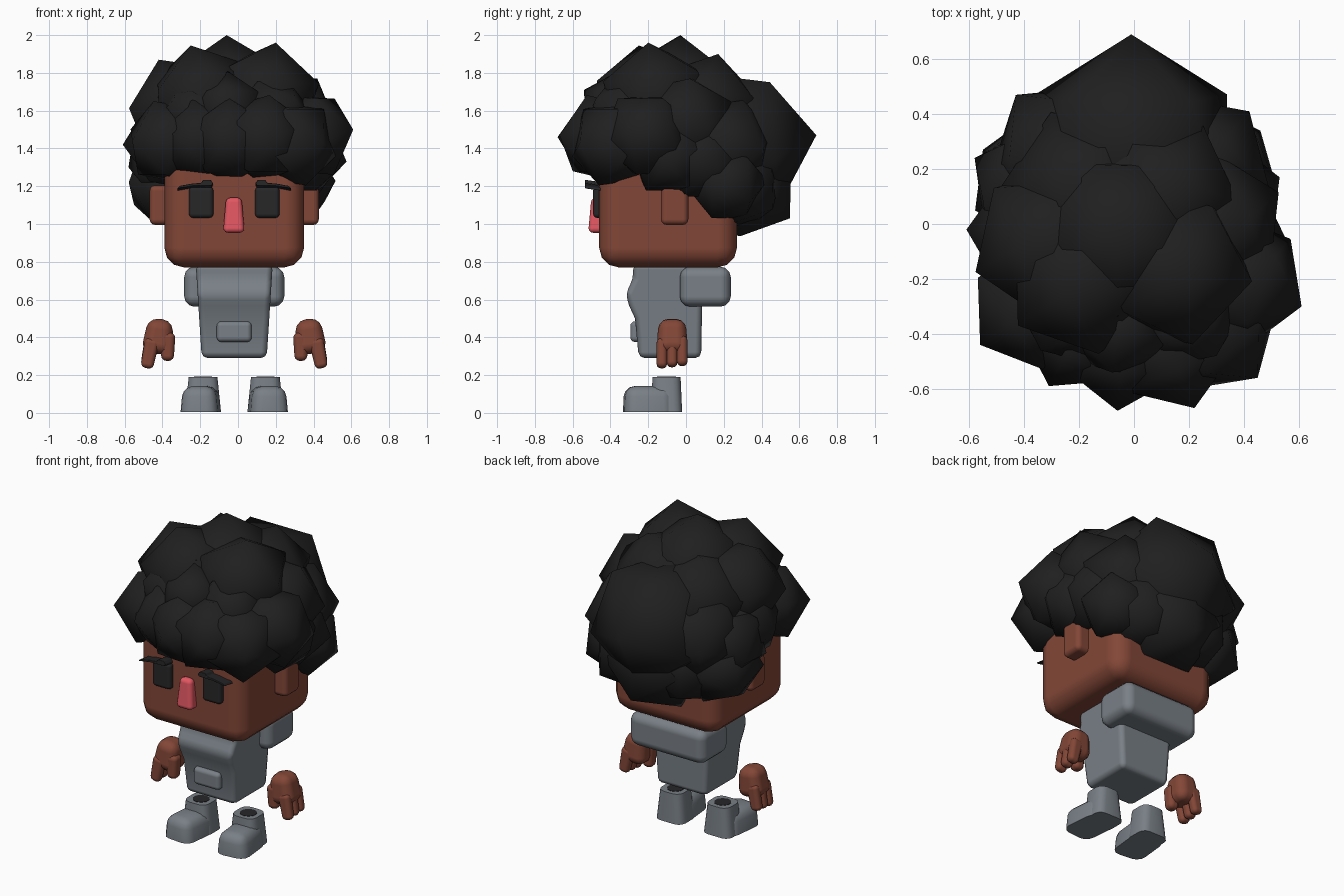
import bpy
import bmesh
import math
from mathutils import Vector, Matrix, Euler

if "Cube" in bpy.data.objects:
    bpy.data.objects.remove(bpy.data.objects["Cube"])

CX = -0.02  # symmetry line of the body


def material(name, rgb):
    m = bpy.data.materials.new(name)
    m.diffuse_color = (*rgb, 1)
    m.use_nodes = True
    m.node_tree.nodes["Principled BSDF"].inputs["Base Color"].default_value = m.diffuse_color
    return m


HAIR = material("black hair", (0.014, 0.014, 0.014))
EYE = material("charcoal", (0.020, 0.020, 0.022))
SKIN = material("brown skin", (0.225, 0.062, 0.038))
NOSE = material("pink nose", (0.76, 0.095, 0.12))
SUIT = material("grey suit", (0.19, 0.215, 0.24))


def finish(name, bm, mat, bevel=0.0, angle=50, segments=3, weighted=False):
    """Turn a bmesh into a smooth shaded object with rounded edges."""
    bmesh.ops.recalc_face_normals(bm, faces=bm.faces)
    me = bpy.data.meshes.new(name)
    bm.to_mesh(me)
    bm.free()
    me.materials.append(mat)
    ob = bpy.data.objects.new(name, me)
    bpy.context.collection.objects.link(ob)
    me.polygons.foreach_set("use_smooth", [True] * len(me.polygons))
    if bevel:
        b = ob.modifiers.new("rounding", "BEVEL")
        b.width = bevel
        b.segments = segments
        b.limit_method = 'WEIGHT' if weighted else 'ANGLE'
        b.angle_limit = math.radians(20)
        b.harden_normals = not weighted
    else:
        me.set_sharp_from_angle(angle=math.radians(angle))
    return ob


def box(name, mat, center, size, bevel, taper=(1, 1), rot=(0, 0, 0), crisp=()):
    """Rounded box; taper scales the top, crisp lists ends (-1, 1) left sharp."""
    bm = bmesh.new()
    bmesh.ops.create_cube(bm, size=1)
    weight = bm.edges.layers.float.new("bevel_weight_edge") if crisp else None
    for e in bm.edges:
        if crisp:
            level = sum(v.co.z for v in e.verts)
            sharp = abs(level) > 0.5 and math.copysign(1, level) in crisp
            e[weight] = 0.0 if sharp else 1.0
            e.smooth = not sharp
    for v in bm.verts:
        if v.co.z > 0:
            v.co.x *= taper[0]
            v.co.y *= taper[1]
        v.co = Vector(a * b for a, b in zip(v.co, size))
    bm.transform(Matrix.Translation(center) @ Euler(rot).to_matrix().to_4x4())
    return finish(name, bm, mat, bevel, weighted=bool(crisp))


def prism(name, mat, points, vector, bevel, deform=None):
    """Extrude a closed outline along a vector."""
    bm = bmesh.new()
    face = bm.faces.new([bm.verts.new(p) for p in points])
    ext = bmesh.ops.extrude_face_region(bm, geom=[face])["geom"]
    for v in ext:
        if isinstance(v, bmesh.types.BMVert):
            v.co += Vector(vector)
    if deform:
        for v in bm.verts:
            deform(v.co)
    return finish(name, bm, mat, bevel, segments=2)


# Head, nose
box("head", SKIN, (CX, -0.095, 1.11), (0.74, 0.73, 0.68), 0.105)
box("nose", NOSE, (-0.022, -0.475, 1.047), (0.114, 0.086, 0.187), 0.03, (0.72, 0.6))

# Torso: side profile, narrower at the bottom
side = [(-0.28, 0.79), (-0.28, 0.71), (-0.32, 0.63), (-0.30, 0.565), (-0.27, 0.5),
        (-0.25, 0.29), (0.08, 0.29), (0.09, 0.79)]


def narrow(co):
    co.x = CX + co.x * (0.172 + 0.032 * (co.z - 0.29) / 0.5)


prism("torso", SUIT, [(-1, y, z) for y, z in side], (2, 0, 0), 0.032, narrow)
box("back_roll", SUIT, (CX, 0.102, 0.668), (0.53, 0.27, 0.212), 0.055)
box("belly_pouch", SUIT, (CX, -0.265, 0.43), (0.185, 0.06, 0.11), 0.025)

# Mirrored parts
brow = [(0.302, 1.176), (0.29, 1.19), (0.22, 1.203), (0.175, 1.206), (0.165, 1.222),
        (0.125, 1.222), (0.112, 1.205), (0.12, 1.19), (0.22, 1.189)]
for s, label in ((-1, "left"), (1, "right")):
    def at(dx, y, z):
        return (CX + s * dx, y, z)

    # Face
    box(label + "_ear", SKIN, at(0.388, -0.06, 1.1), (0.12, 0.145, 0.21), 0.03)
    box(label + "_eye", EYE, at(0.175, -0.465, 1.115), (0.13, 0.055, 0.165), 0.022)
    prism(label + "_eyebrow", EYE, [at(x, -0.45, z) for x, z in brow],
          (0, -0.085, 0.012), 0.004)

    # Hand: palm, three fingers and a thumb
    box(label + "_palm", SKIN, at(0.4, -0.073, 0.405), (0.168, 0.165, 0.185), 0.055,
        (0.78, 0.88), (0, -s * 0.12, 0))
    for i in range(3):
        box(label + "_finger", SKIN, at(0.448, -0.128 + 0.054 * i, 0.315 + 0.006 * i),
            (0.066, 0.056, 0.16), 0.025, (1.2, 1), (0, -s * 0.2, 0))
    box(label + "_thumb", SKIN, at(0.352, -0.11, 0.35), (0.066, 0.07, 0.15), 0.028,
        (1.2, 1.1), (0, -s * 0.02, 0))

    # Boot: rounded toe, shaft and dark opening
    box(label + "_boot_toe", SUIT, at(0.178, -0.2, 0.074), (0.198, 0.26, 0.136), 0.055,
        (0.88, 0.96), (0, 0, s * 0.1), crisp=(-1,))
    box(label + "_boot_shaft", SUIT, at(0.165, -0.103, 0.098), (0.19, 0.165, 0.184), 0.045,
        (0.8, 0.9), crisp=(-1, 1))
    bm = bmesh.new()
    bmesh.ops.create_cone(bm, cap_ends=True, segments=10, radius1=0.05, radius2=0.05,
                          depth=0.006, matrix=Matrix.Translation(at(0.165, -0.103, 0.189)))
    finish(label + "_boot_opening", bm, EYE)

# Hair: faceted clumps, each given by its outer tip, radius and spin in degrees
UP, DOWN = 90, -90
clumps = [
    # crown
    (-0.06, -0.03, 2.0, 0.34, 20), (-0.25, -0.25, 1.945, 0.30, 50), (0.2, -0.2, 1.96, 0.30, 10),
    (-0.42, -0.08, 1.87, 0.30, 0), (-0.26, 0.2, 1.86, 0.32, 30), (0.15, 0.17, 1.9, 0.30, 60),
    (0.42, 0.02, 1.77, 0.28, 0), (0.12, 0.37, 1.73, 0.30, DOWN), (-0.08, -0.54, 1.71, 0.2, UP),
    (0.3, -0.48, 1.66, 0.22, DOWN), (-0.34, -0.46, 1.66, 0.22, DOWN),
    # fringe
    (0.22, -0.67, 1.47, 0.25, UP), (-0.06, -0.68, 1.46, 0.24, UP), (-0.31, -0.59, 1.46, 0.23, UP),
    (-0.56, -0.44, 1.44, 0.24, UP), (0.45, -0.56, 1.43, 0.25, DOWN), (0.61, -0.3, 1.5, 0.25, DOWN),
    # sides
    (-0.61, -0.02, 1.42, 0.27, UP), (0.575, -0.1, 1.33, 0.24, UP), (-0.58, 0.24, 1.3, 0.26, DOWN),
    (0.53, 0.17, 1.3, 0.26, UP), (-0.55, 0.27, 1.1, 0.24, UP), (0.46, 0.34, 1.12, 0.22, UP),
    # back
    (0.42, 0.41, 1.4, 0.28, UP), (-0.43, 0.47, 1.4, 0.3, DOWN), (-0.01, 0.69, 1.47, 0.41, DOWN),
    (0.0, 0.55, 1.03, 0.31, UP), (0.28, 0.46, 1.08, 0.27, UP), (-0.28, 0.46, 1.08, 0.27, UP),
]
heart = Vector((-0.01, -0.05, 1.42))
for x, y, z, r, spin in clumps:
    tip = Vector((x, y, z))
    out = tip - heart
    if z > 1.75:
        out.z *= 2
    out.normalize()
    turn = out.to_track_quat('Z', 'Y').to_matrix().to_4x4()
    bm = bmesh.new()
    bmesh.ops.create_icosphere(bm, subdivisions=1, radius=r,
                               matrix=Matrix.Translation(tip - out * r) @ turn
                               @ Matrix.Rotation(math.radians(spin), 4, 'Z'))
    finish("hair_clump", bm, HAIR, angle=80)

# Inner mass of hair filling the gaps between clumps
bm = bmesh.new()
bmesh.ops.create_icosphere(bm, subdivisions=2, radius=1)
bm.transform(Matrix.Translation((-0.01, -0.04, 1.51)) @ Matrix.Diagonal((0.46, 0.46, 0.36, 1)))
finish("hair_core", bm, HAIR, angle=80)
